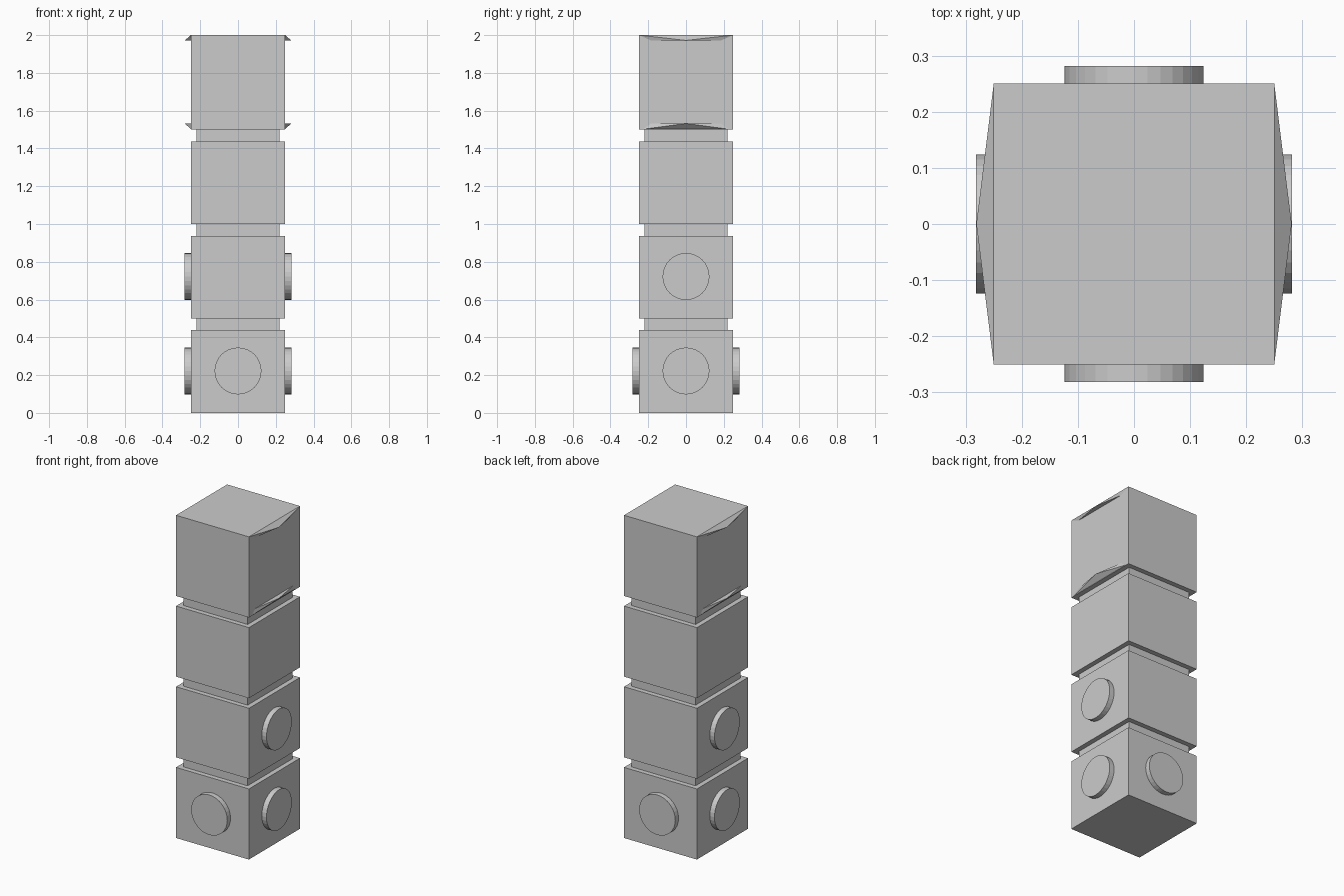
import bpy, bmesh, math
from mathutils import Vector, Matrix

if "Cube" in bpy.data.objects:
    bpy.data.objects.remove(bpy.data.objects["Cube"])

grey = bpy.data.materials.new("plain grey")
grey.diffuse_color = (0.6, 0.6, 0.6, 1)
grey.use_nodes = True
grey.node_tree.nodes["Principled BSDF"].inputs["Base Color"].default_value = grey.diffuse_color


def finish(name, bm):
    mesh = bpy.data.meshes.new(name)
    bmesh.ops.recalc_face_normals(bm, faces=bm.faces)
    bm.to_mesh(mesh)
    bm.free()
    mesh.materials.append(grey)
    obj = bpy.data.objects.new(name, mesh)
    bpy.context.collection.objects.link(obj)
    return obj


def box(name, half, z0, z1):
    bm = bmesh.new()
    bmesh.ops.create_cube(bm, size=1, matrix=Matrix.Translation((0, 0, (z0 + z1) / 2))
                          @ Matrix.Diagonal((2 * half, 2 * half, z1 - z0, 1)))
    return finish(name, bm)


def button(name, angle, z):
    # round disc standing proud of a side wall
    bm = bmesh.new()
    place = (Matrix.Rotation(angle, 4, 'Z') @ Matrix.Translation((0.261, 0, z))
             @ Matrix.Rotation(math.pi / 2, 4, 'Y'))
    bmesh.ops.create_cone(bm, cap_ends=True, segments=32, radius1=0.124,
                          radius2=0.124, depth=0.042, matrix=place)
    return finish(name, bm)


def fin(name, side, z_edge, z_flat, width):
    # shallow wedge rising from the wall to a point in the middle
    bm = bmesh.new()
    points = [(0.281, 0, z_flat), (0.25, width, z_edge), (0.25, -width, z_edge),
              (0.25, 0.185, z_flat), (0.25, -0.185, z_flat)]
    verts = [bm.verts.new((side * x, y, z)) for x, y, z in points]
    for ids in ((0, 1, 2), (0, 3, 4), (0, 1, 3), (0, 2, 4), (1, 2, 4, 3)):
        bm.faces.new([verts[i] for i in ids])
    return finish(name, bm)


# stacked blocks and the narrow necks between them
for i in range(4):
    z = i * 0.5
    box(f"block_{i + 1}", 0.25, z, z + (0.5 if i == 3 else 0.4375))
    if i < 3:
        box(f"neck_{i + 1}", 0.22, z + 0.4375, z + 0.5)

# buttons: four around the lowest block, two on the next
for i in range(4):
    button(f"lower_button_{i + 1}", i * math.pi / 2, 0.222)
for i in range(2):
    button(f"upper_button_{i + 1}", i * math.pi, 0.722)

# fins on both sides of the top block
for side, label in ((1, "right"), (-1, "left")):
    fin(f"{label}_top_fin", side, 2.0, 1.972, 0.25)
    fin(f"{label}_bottom_fin", side, 1.502, 1.532, 0.225)
